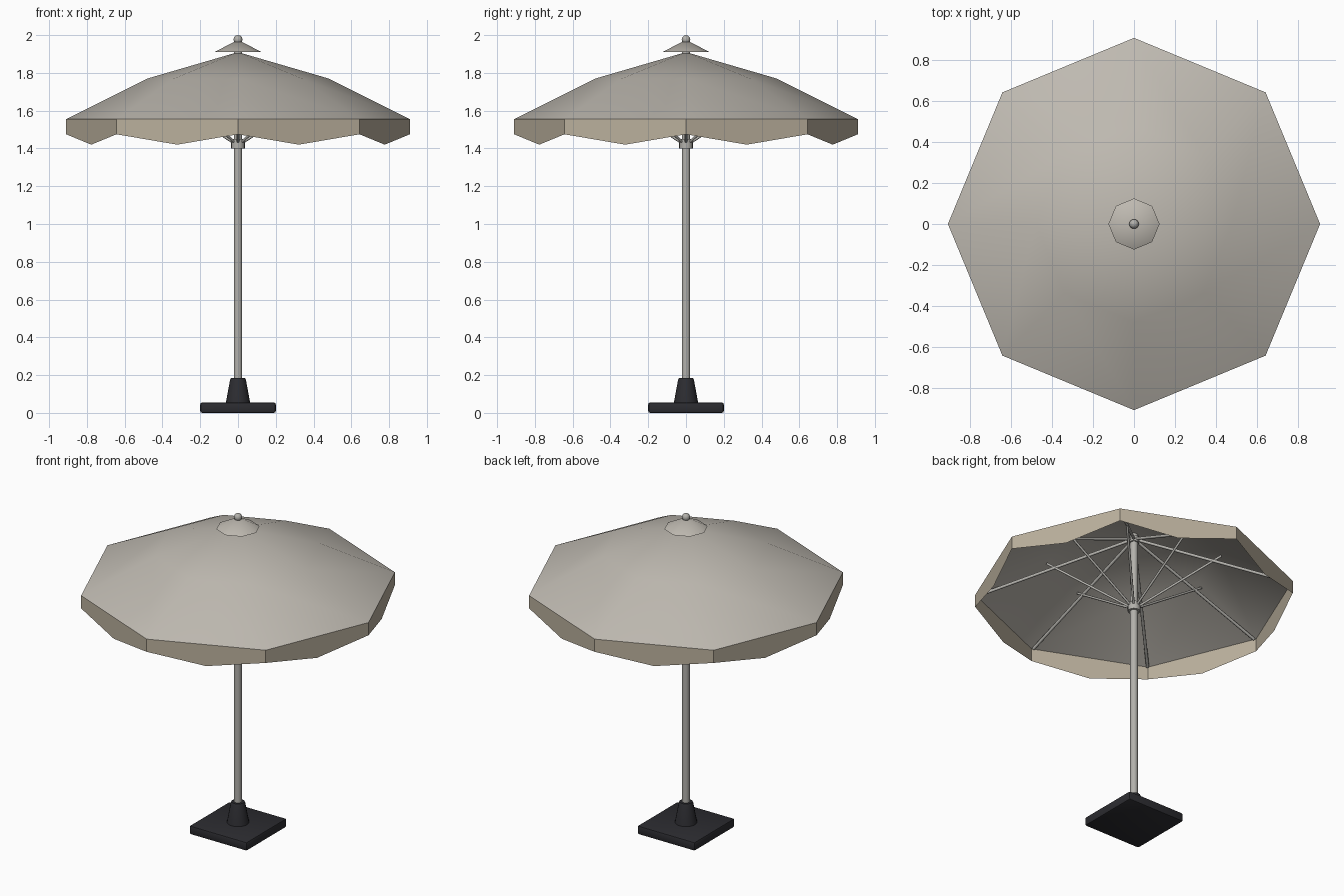
import bpy, bmesh, math
from mathutils import Vector

if "Cube" in bpy.data.objects:
    bpy.data.objects.remove(bpy.data.objects["Cube"])

N = 8  # canopy panels


def material(name, rgb):
    m = bpy.data.materials.new(name)
    m.diffuse_color = (*rgb, 1)
    m.use_nodes = True
    m.node_tree.nodes["Principled BSDF"].inputs["Base Color"].default_value = m.diffuse_color
    return m


fabric = material("taupe_fabric", (0.52, 0.49, 0.44))
trim = material("tan_trim", (0.50, 0.44, 0.34))
metal = material("brushed_metal", (0.45, 0.44, 0.41))
dark = material("dark_base", (0.025, 0.025, 0.03))


def finish(bm, name, mat, angle=35):
    bmesh.ops.recalc_face_normals(bm, faces=bm.faces)
    me = bpy.data.meshes.new(name)
    bm.to_mesh(me)
    bm.free()
    ob = bpy.data.objects.new(name, me)
    bpy.context.collection.objects.link(ob)
    me.materials.append(mat)
    bpy.ops.object.select_all(action='DESELECT')
    ob.select_set(True)
    bpy.context.view_layer.objects.active = ob
    bpy.ops.object.shade_smooth_by_angle(angle=math.radians(angle))
    return ob


def polar(r, a, z):
    return Vector((r * math.cos(a), r * math.sin(a), z))


def lathe(name, profile, sides, mat, angle=35):
    """Revolve (radius, z) points around the z axis; radius 0 closes to a point."""
    bm = bmesh.new()
    rings = []
    for r, z in profile:
        if r == 0:
            rings.append([bm.verts.new((0, 0, z))] * sides)
        else:
            rings.append([bm.verts.new(polar(r, math.tau * i / sides, z)) for i in range(sides)])
    for a, b in zip(rings, rings[1:]):
        for i in range(sides):
            j = (i + 1) % sides
            bm.faces.new(list(dict.fromkeys((a[i], a[j], b[j], b[i]))))
    return finish(bm, name, mat, angle)


def rod(name, p, q, radius, mat):
    bm = bmesh.new()
    d = q - p
    bmesh.ops.create_cone(bm, cap_ends=True, segments=8, radius1=radius,
                          radius2=radius, depth=d.length)
    ob = finish(bm, name, mat, 50)
    ob.location = (p + q) / 2
    ob.rotation_mode = 'QUATERNION'
    ob.rotation_quaternion = d.to_track_quat('Z', 'Y')
    return ob


# Square weighted base
bm = bmesh.new()
bmesh.ops.create_cube(bm, size=1)
for v in bm.verts:
    v.co = Vector((v.co.x * 0.4, v.co.y * 0.4, (v.co.z + 0.5) * 0.055))
bmesh.ops.bevel(bm, geom=list(bm.edges), offset=0.01, segments=2, profile=0.5, affect='EDGES')
finish(bm, "base_plate", dark)

# Socket, pole, runner and top hub
lathe("base_socket", [(0, 0.05), (0.065, 0.05), (0.042, 0.175), (0.037, 0.185), (0, 0.185)], 16, dark)
lathe("pole", [(0, 0.1), (0.022, 0.1), (0.022, 1.96), (0, 1.96)], 16, metal)
lathe("runner", [(0.022, 1.4), (0.036, 1.4), (0.036, 1.45), (0.022, 1.45)], 16, metal)
lathe("top_hub", [(0.022, 1.85), (0.03, 1.85), (0.03, 1.885), (0.022, 1.885)], 16, metal)

# Canopy, vent cap and finial
lathe("canopy", [(0, 1.91), (0.48, 1.77), (0.91, 1.555)], N, fabric)
lathe("vent_cap", [(0, 1.975), (0.125, 1.91)], N, fabric)
lathe("finial", [(0, 1.95)] + [(0.024 * math.sin(t), 1.976 - 0.024 * math.cos(t))
      for t in (math.pi * k / 6 for k in range(1, 6))] + [(0, 2.0)], 10, metal)

# Hanging valance, each panel dips to a point in the middle
bm = bmesh.new()
top, low = [], []
for i in range(N * 2):
    mid = i % 2
    r = 0.91 * (math.cos(math.pi / N) if mid else 1)
    a = math.pi * i / N
    top.append(bm.verts.new(polar(r, a, 1.555)))
    low.append(bm.verts.new(polar(r, a, 1.42 if mid else 1.475)))
for i in range(N * 2):
    j = (i + 1) % (N * 2)
    bm.faces.new((low[i], low[j], top[j], top[i]))
finish(bm, "valance", trim)

# Ribs and struts, one pair per corner
for i in range(N):
    a = math.tau * i / N
    rod(f"rib_{i + 1}", polar(0.02, a, 1.87), polar(0.895, a, 1.548), 0.009, metal)
    rod(f"strut_{i + 1}", polar(0.03, a, 1.435), polar(0.5, a, 1.74), 0.007, metal)
